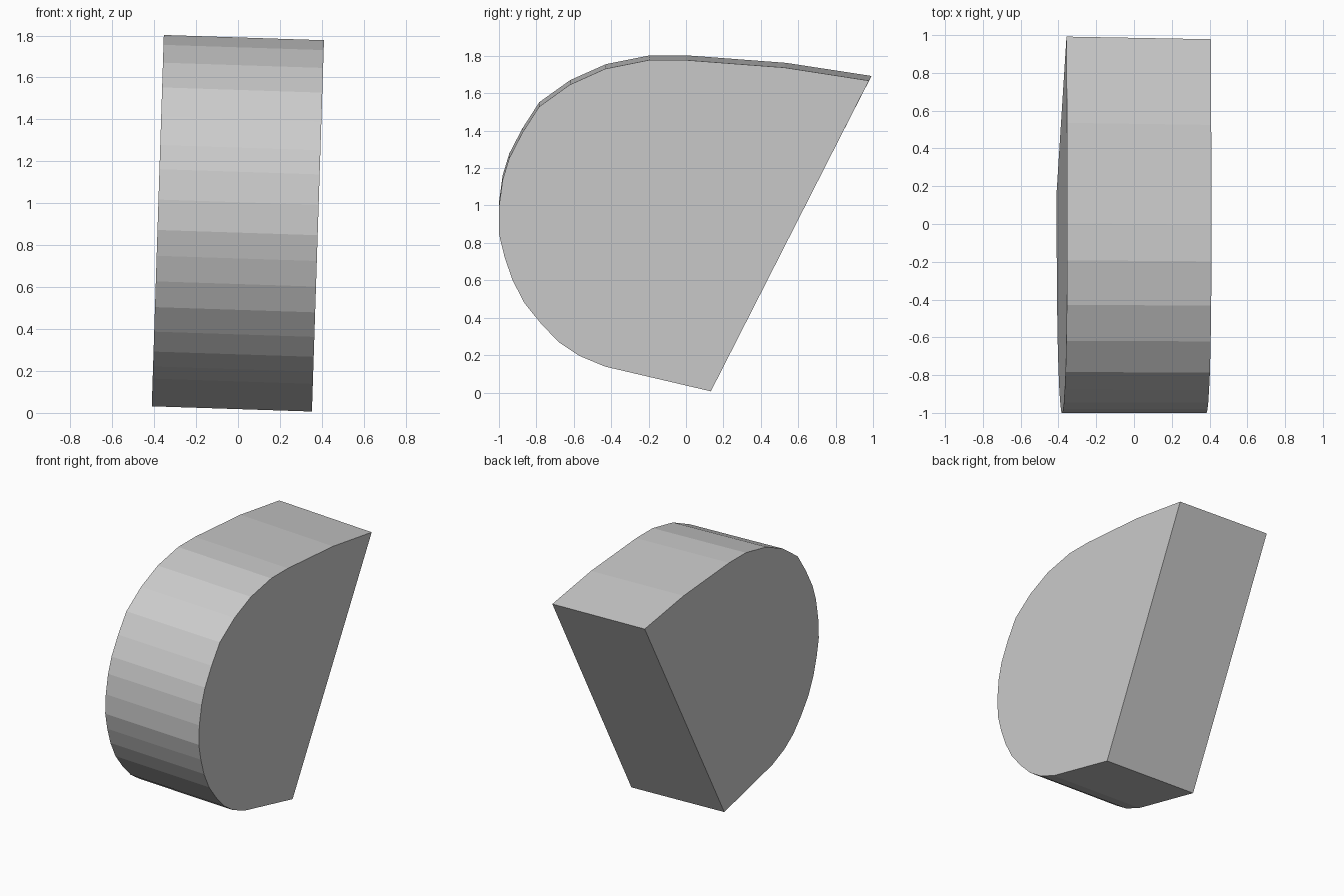
import bpy
import bmesh

cube = bpy.data.objects.get("Cube")
if cube:
    bpy.data.objects.remove(cube, do_unlink=True)

grey = bpy.data.materials.new("plain grey")
grey.use_nodes = True
grey.diffuse_color = (0.6, 0.6, 0.6, 1)
grey.node_tree.nodes["Principled BSDF"].inputs["Base Color"].default_value = (0.6, 0.6, 0.6, 1)

# Side outline (y, z): from the rear top corner around the rounded front to the lower tip
outline = [
    (0.985, 1.68), (0.53, 1.75), (0.0, 1.79), (-0.195, 1.79), (-0.43, 1.743),
    (-0.62, 1.658), (-0.785, 1.54), (-0.875, 1.40), (-0.945, 1.265),
    (-0.98, 1.15), (-1.0, 1.005), (-1.0, 0.86), (-0.97, 0.737), (-0.928, 0.615),
    (-0.864, 0.492), (-0.77, 0.375), (-0.676, 0.28), (-0.57, 0.209),
    (-0.43, 0.151), (0.137, 0.019),
]
HALF_WIDTH = 0.382
LEAN = 0.0325


def side_point(side, y, z):
    """Place an outline point on one side of the slightly leaning block."""
    x = side * HALF_WIDTH + LEAN * z - 0.03
    return x, y - side * 0.0035 * (y + 1), z - side * 0.0125


# Solid block: two side faces joined by a rounded rim and a flat back
bm = bmesh.new()
right = [bm.verts.new(side_point(-1, y, z)) for y, z in outline]
left = [bm.verts.new(side_point(1, y, z)) for y, z in outline]
bm.faces.new(right)
bm.faces.new(left[::-1])
for i in range(len(outline)):
    j = (i + 1) % len(outline)
    bm.faces.new((right[i], left[i], left[j], right[j]))
bmesh.ops.recalc_face_normals(bm, faces=bm.faces)

mesh = bpy.data.meshes.new("rounded_block")
bm.to_mesh(mesh)
bm.free()
mesh.materials.append(grey)
block = bpy.data.objects.new("rounded_block", mesh)
bpy.context.collection.objects.link(block)
